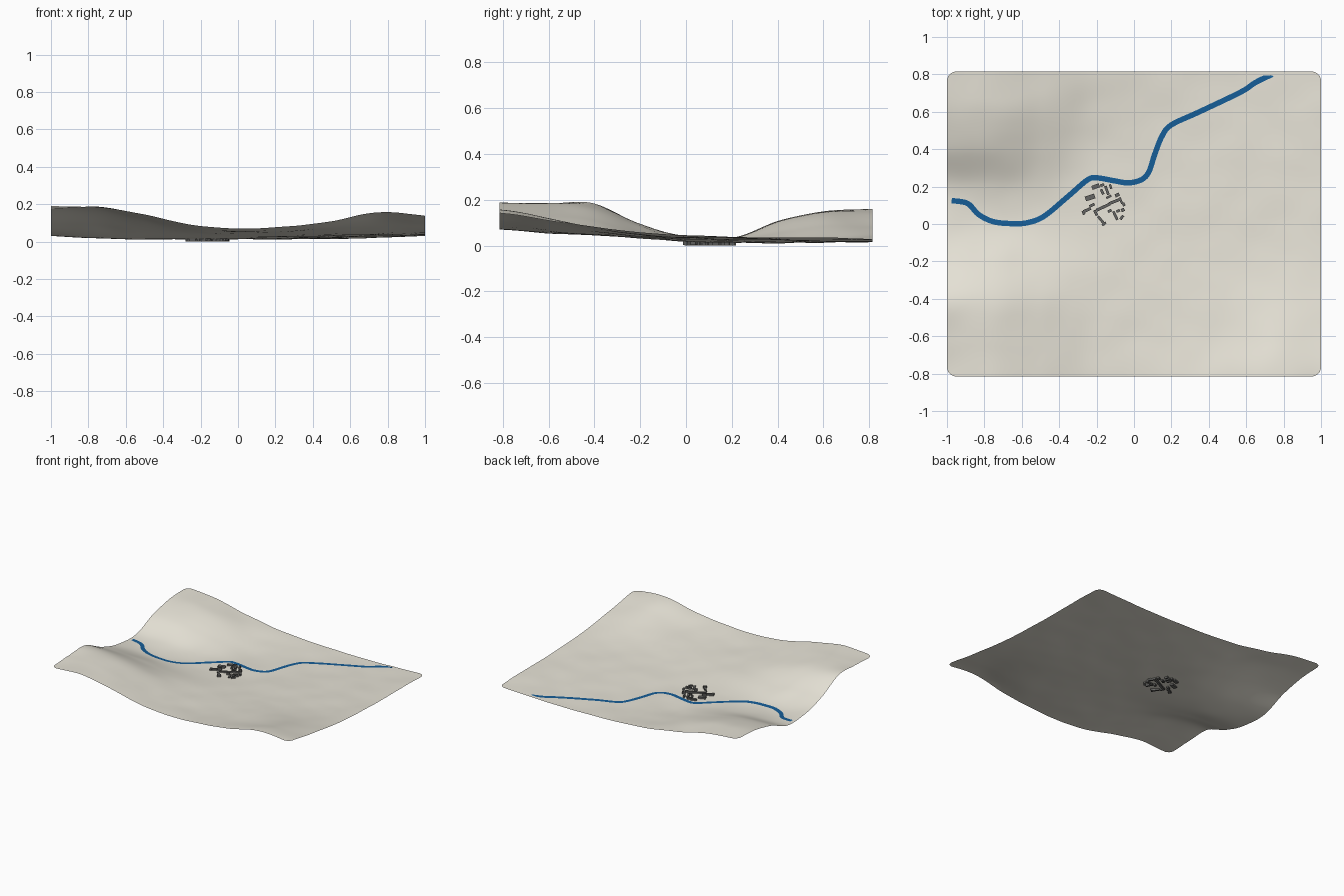
import bpy, bmesh, math
from mathutils import Vector, Matrix, noise

HX, HY, R = 1.0, 0.815, 0.05

# Terrain control heights: rows from front (-y) to back, columns from left to right
ROWS = [
    (.175, .185, .145, .090, .070, .080, .108, .158, .140),
    (.182, .180, .130, .075, .055, .060, .080, .120, .112),
    (.184, .165, .110, .060, .045, .048, .060, .078, .082),
    (.095, .088, .056, .038, .032, .034, .040, .048, .058),
    (.042, .020, .016, .016, .018, .025, .030, .035, .045),
    (.035, .030, .018, .012, .013, .018, .025, .030, .038),
    (.108, .100, .055, .014, .013, .013, .020, .025, .035),
    (.150, .138, .085, .030, .016, .014, .016, .020, .035),
    (.160, .138, .085, .045, .025, .017, .016, .020, .030),
]


def spline(p0, p1, p2, p3, t):
    return p1 + (p2 - p0) * (t * .5) + (p0 * 2 - p1 * 5 + p2 * 4 - p3) * (t * t * .5) \
        + (p1 * 3 - p0 - p2 * 3 + p3) * (t ** 3 * .5)


def sample(vals, u):
    n = len(vals) - 1
    u = min(max(u, 0), n)
    i = min(int(u), n - 1)
    return spline(vals[max(i - 1, 0)], vals[i], vals[i + 1], vals[min(i + 2, n)], u - i)


def height(x, y):
    u, v = (x + HX) / (2 * HX) * 8, (y + HY) / (2 * HY) * 8
    z = sample([sample(r, u) for r in ROWS], v)
    return max(z + .003 * noise.noise(Vector((x * 6, y * 6, 2))), .009)


def material(name, rgb):
    m = bpy.data.materials.new(name)
    m.diffuse_color = (*rgb, 1)
    return m


def finish(bm, name, mat, smooth=False):
    me = bpy.data.meshes.new(name)
    bm.to_mesh(me)
    bm.free()
    for p in me.polygons:
        p.use_smooth = smooth
    me.materials.append(mat)
    ob = bpy.data.objects.new(name, me)
    bpy.context.collection.objects.link(ob)
    return ob


# Terrain sheet with rounded corners
bm = bmesh.new()
bmesh.ops.create_grid(bm, x_segments=100, y_segments=82, size=1)
for v in bm.verts:
    x, y = v.co.x * HX, v.co.y * HY
    dx, dy = abs(x) - (HX - R), abs(y) - (HY - R)
    if dx > 0 and dy > 0:
        k = max(dx, dy) / math.hypot(dx, dy)
        x = math.copysign(HX - R + dx * k, x)
        y = math.copysign(HY - R + dy * k, y)
    v.co = (x, y, height(x, y))
finish(bm, "terrain", material("soil", (.80, .77, .68)), True)

# River ribbon draped over the valley floor
PATH = [Vector(p) for p in (
    (-.975, .125), (-.89, .11), (-.83, .05), (-.75, .012), (-.65, .002), (-.57, .007),
    (-.48, .042), (-.35, .15), (-.25, .235), (-.20, .247), (-.10, .23), (-.03, .22),
    (.04, .237), (.08, .28), (.11, .37), (.15, .47), (.20, .53), (.35, .60),
    (.57, .705), (.65, .757), (.74, .80))]
STEPS, HALF = 6, .0145
count = (len(PATH) - 1) * STEPS
line = [sample(PATH, i / STEPS) for i in range(count + 1)]
bm = bmesh.new()
prev = None
for i, p in enumerate(line):
    d = (line[min(i + 1, count)] - line[max(i - 1, 0)]).normalized()
    side = Vector((-d.y, d.x)) * HALF
    row = []
    for s in (1, 0, -1):
        q = p + side * s
        q.y = min(q.y, .795)
        row.append(bm.verts.new((q.x, q.y, height(q.x, q.y) + .003)))
    if prev:
        for k in (0, 1):
            bm.faces.new((prev[k], prev[k + 1], row[k + 1], row[k]))
    prev = row
finish(bm, "river", material("water", (.008, .11, .31)), True)

# Village houses: x, y, length, width, angle in degrees
HOUSES = [
    (-.205, .200, .042, .022, 20), (-.170, .208, .022, .014, 20), (-.145, .180, .014, .050, 20),
    (-.170, .172, .014, .030, 25), (-.235, .142, .052, .026, 18), (-.125, .200, .012, .024, 20),
    (-.165, .090, .080, .016, 25), (-.105, .120, .060, .016, 22), (-.090, .155, .024, .018, 25),
    (-.070, .125, .012, .036, 25), (-.250, .075, .040, .016, 25), (-.225, .100, .030, .014, 25),
    (-.205, .060, .014, .032, 25), (-.175, .020, .014, .056, 40), (-.160, .000, .026, .012, 40),
    (-.100, .045, .014, .050, 25), (-.085, .070, .020, .014, 25), (-.060, .075, .018, .018, 25),
    (-.065, .035, .026, .014, 55), (-.055, .105, .014, .020, 25), (-.130, .070, .022, .014, 25),
    (-.135, .145, .030, .012, 25), (-.270, .060, .014, .022, 25),
]
stone = material("stone", (.13, .13, .125))
bm = bmesh.new()
for i, (x, y, l, w, a) in enumerate(HOUSES):
    base = max(height(x, y) - .014, 0)
    top = height(x, y) + .010 + .003 * (i % 3)
    m = Matrix.Translation((x, y, (base + top) / 2)) @ Matrix.Rotation(math.radians(a), 4, 'Z') \
        @ Matrix.Diagonal((l, w, top - base, 1))
    bmesh.ops.create_cube(bm, size=1, matrix=m)
finish(bm, "village_houses", stone)
